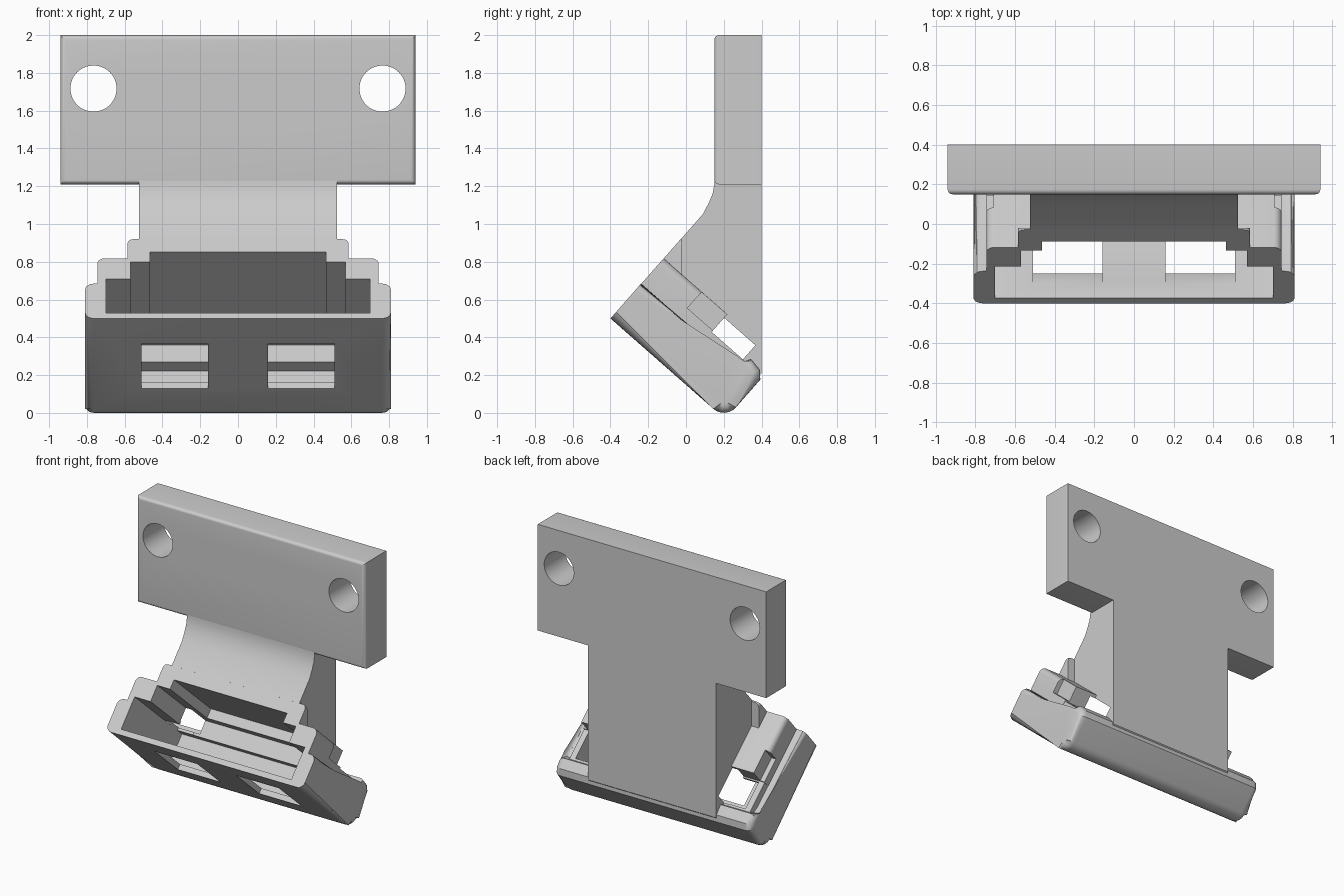
import bpy, bmesh, math
from mathutils import Matrix, Vector

cube = bpy.data.objects.get("Cube")
if cube:
    bpy.data.objects.remove(cube)

grey = bpy.data.materials.new("plain grey")
grey.use_nodes = True
grey.diffuse_color = (0.6, 0.6, 0.6, 1)
grey.node_tree.nodes["Principled BSDF"].inputs["Base Color"].default_value = (0.6, 0.6, 0.6, 1)

# Tilted housing frame: x across, y into the socket, z up its mouth
TILT = Matrix.Translation((0, -0.4, 0.5)) @ Matrix.Rotation(math.radians(-41.3), 4, 'X')


def tilted(v, u):
    p = TILT @ Vector((0, v, u))
    return p.y, p.z


def prism(name, outline, x0, x1, matrix=Matrix(), width=0, rule=None):
    """Closed solid from a (y, z) outline along x; edges picked by the rule are rounded."""
    bm = bmesh.new()
    near = [bm.verts.new((x0, y, z)) for y, z in outline]
    far = [bm.verts.new((x1, y, z)) for y, z in outline]
    bm.faces.new(near)
    bm.faces.new(far[::-1])
    for i in range(len(near)):
        bm.faces.new((near[i - 1], far[i - 1], far[i], near[i]))
    if rule:
        edges = [e for e in bm.edges if rule(e.verts[0].co, e.verts[1].co)]
        bmesh.ops.bevel(bm, geom=edges, offset=width, segments=5, profile=0.5,
                        affect='EDGES', clamp_overlap=True)
    bm.transform(matrix)
    bmesh.ops.recalc_face_normals(bm, faces=bm.faces)
    mesh = bpy.data.meshes.new(name)
    bm.to_mesh(mesh)
    bm.free()
    mesh.materials.append(grey)
    obj = bpy.data.objects.new(name, mesh)
    bpy.context.collection.objects.link(obj)
    return obj


def box(name, x0, x1, y0, y1, z0, z1, matrix=TILT, width=0, rule=None):
    return prism(name, [(y0, z0), (y1, z0), (y1, z1), (y0, z1)], x0, x1, matrix, width, rule)


def combine(target, other, operation):
    mod = target.modifiers.new(operation, 'BOOLEAN')
    mod.operation, mod.solver, mod.object = operation, 'EXACT', other
    bpy.context.view_layer.objects.active = target
    bpy.ops.object.modifier_apply(modifier=mod.name)
    bpy.data.objects.remove(other)


def finish(obj):
    bpy.ops.object.select_all(action='DESELECT')
    obj.select_set(True)
    bpy.context.view_layer.objects.active = obj
    bpy.ops.object.shade_smooth_by_angle(angle=math.radians(35))


def outer_top(half, top):
    """Rule for the two long outer edges along the top of a part."""
    return lambda a, b: (min(a.z, b.z) > top - 0.001 and a.x * b.x > 0
                         and min(abs(a.x), abs(b.x)) > half - 0.001)


# Mounting plate with two screw holes
plate = box("mounting_plate", -0.94, 0.94, 0.15, 0.4, 1.21, 2, Matrix(),
            0.025, lambda a, b: max(a.y, b.y) < 0.16)
for side in (-1, 1):
    bpy.ops.mesh.primitive_cylinder_add(vertices=64, radius=0.122, depth=1,
                                        location=(side * 0.765, 0.3, 1.717),
                                        rotation=(math.pi / 2, 0, 0))
    combine(plate, bpy.context.object, 'DIFFERENCE')
finish(plate)

# Neck, curving from the plate into the sloping socket face
housing = prism("neck_and_socket", [
    (0.4, 1.25), (0.152, 1.25), (0.15, 1.21), (0.141, 1.16), (0.122, 1.115),
    tilted(0.003, 0.74), tilted(0.003, 0.2), tilted(0.78, 0.2), (0.4, 0.21)], -0.525, 0.525)

# Socket base with a rounded heel and a raised rear lip
heel = [(0.725 + 0.085 * math.sin(a), 0.085 - 0.085 * math.cos(a))
        for a in (math.pi / 2 * i / 6 for i in range(7))]
base_outline = [(0, 0)] + heel + [(0.81, 0.28), (0.775, 0.318), (0.7, 0.33),
                                  (0.66, 0.255), (0.62, 0.245), (0, 0.245)]
shell = [
    prism("base", base_outline, -0.81, 0.81, TILT, 0.045,
          lambda a, b: a.x * b.x > 0 and max(a.y, b.y) > 0.01),
    # Stepped shell above the base
    box("low_wall", -0.743, 0.743, 0.004, 0.72, 0.1, 0.3),
    box("middle_step", -0.745, 0.745, 0.0015, 0.45, 0.11, 0.425,
        width=0.04, rule=outer_top(0.745, 0.425)),
    prism("top_step", [tilted(0.002, 0.31), tilted(0.002, 0.56), (-0.02, 0.915), (-0.02, 0.7)],
          -0.585, 0.585, width=0.03, rule=outer_top(0.585, 0.9)),
]
for part in shell:
    combine(housing, part, 'UNION')

# Stepped socket hollow with openings at the sides
cutters = [
    box("wide_cavity", -0.7, 0.7, -0.1, 0.74, 0.04, 0.28),
    box("middle_cavity", -0.57, 0.57, -0.11, 0.67, 0.2, 0.4),
    box("top_cavity", -0.465, 0.465, -0.12, 0.58, 0.32, 0.47),
    box("side_opening", -0.699, 0.699, 0.46, 0.668, 0.21, 0.396),
]
# Floor windows and latch recesses on both sides
for side in (-1, 1):
    cutters.append(prism("floor_window", [(0.25, -0.02), (0.56, -0.02), (0.56, 0.06), (0.05, 0.06)],
                         side * 0.16, side * 0.51, TILT))
    cutters.append(box("latch_recess", side * 0.71, side * 0.9, 0.27, 0.5, 0.31, 0.6))
for cutter in cutters:
    combine(housing, cutter, 'DIFFERENCE')
finish(housing)
